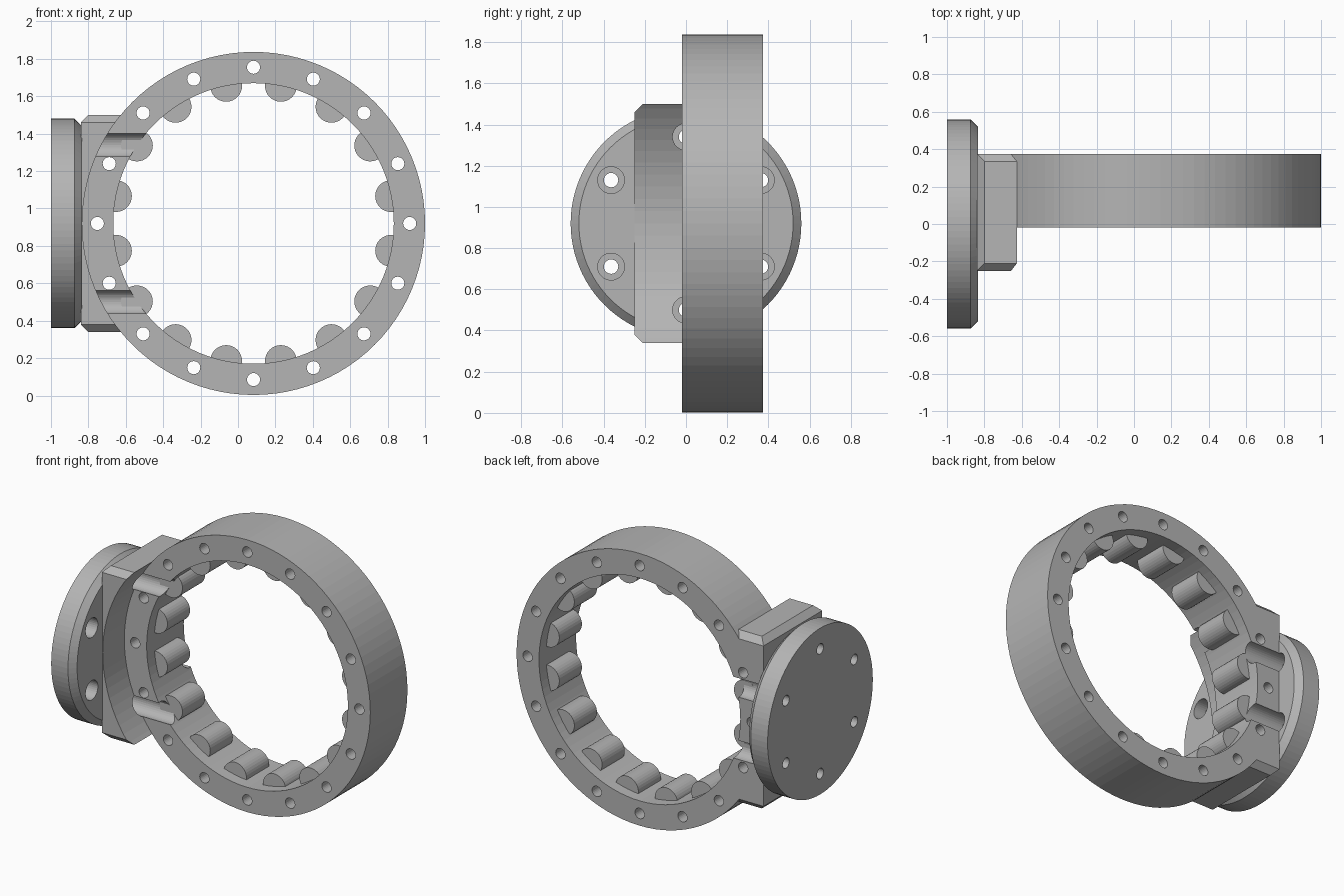
import bpy, bmesh, math
from mathutils import Matrix, Vector

if "Cube" in bpy.data.objects:
    bpy.data.objects.remove(bpy.data.objects["Cube"], do_unlink=True)

grey = bpy.data.materials.new("machined grey")
grey.use_nodes = True
grey.diffuse_color = (0.46, 0.46, 0.46, 1)
grey.node_tree.nodes["Principled BSDF"].inputs["Base Color"].default_value = (0.46, 0.46, 0.46, 1)

CX, CZ = 0.083, 0.92            # ring centre
Y0, Y1 = -0.02, 0.375           # ring front and back
OUTER, INNER, BOLT = 0.917, 0.75, 0.835
COUNT = 16
TURN = {"X": Matrix.Rotation(math.pi / 2, 4, "Y"),
        "Y": Matrix.Rotation(-math.pi / 2, 4, "X")}


def finish(name, bm):
    bmesh.ops.recalc_face_normals(bm, faces=bm.faces)
    mesh = bpy.data.meshes.new(name)
    bm.to_mesh(mesh)
    bm.free()
    mesh.materials.append(grey)
    obj = bpy.data.objects.new(name, mesh)
    bpy.context.collection.objects.link(obj)
    return obj


def cylinder(name, axis, start, end, radius, segments=32):
    """Cylinder between two values along an axis; start is its base centre."""
    bm = bmesh.new()
    start = Vector(start)
    direction = Vector((1, 0, 0)) if axis == "X" else Vector((0, 1, 0))
    length = end - start.dot(direction)
    place = Matrix.Translation(start + direction * length / 2) @ TURN[axis]
    bmesh.ops.create_cone(bm, cap_ends=True, segments=segments, radius1=radius,
                          radius2=radius, depth=length, matrix=place)
    return finish(name, bm)


def cut(target, cutter, keep=False):
    mod = target.modifiers.new("cut", "BOOLEAN")
    mod.operation, mod.solver, mod.object = "DIFFERENCE", "EXACT", cutter
    bpy.context.view_layer.update()
    graph = bpy.context.evaluated_depsgraph_get()
    mesh = bpy.data.meshes.new_from_object(target.evaluated_get(graph))
    target.modifiers.clear()
    target.data = mesh
    if not keep:
        bpy.data.objects.remove(cutter, do_unlink=True)


def on_ring(radius, angle, y):
    return (CX + radius * math.cos(angle), y, CZ + radius * math.sin(angle))


# Bearing ring with its bore and bolt holes
ring = cylinder("bearing_ring", "Y", (CX, Y0, CZ), Y1, OUTER, 96)
cut(ring, cylinder("bore_cutter", "Y", (CX, Y0 - 0.1, CZ), Y1 + 0.1, INNER, 96))
step = math.tau / COUNT
for i in range(COUNT):
    cut(ring, cylinder("hole_cutter", "Y", on_ring(BOLT, i * step, Y0 - 0.1), Y1 + 0.1, 0.035, 24))

# Rollers half sunk in the bore
for i in range(COUNT):
    cylinder(f"roller_{i + 1}", "Y", on_ring(INNER, (i + 0.5) * step, 0.06), 0.3, 0.085)

# Mounting flange with a chamfered inner rim
flange = cylinder("mounting_flange", "X", (-1, 0, CZ), -0.835, 0.56, 96)
bm = bmesh.new()
bm.from_mesh(flange.data)
rim = [e for e in bm.edges if all(v.co.x > -0.9 for v in e.verts)]
bmesh.ops.bevel(bm, geom=rim, offset=0.04, segments=1, affect="EDGES")
bm.to_mesh(flange.data)
bm.free()

# Saddle block with chamfered ends, hollowed to fit the ring
bm = bmesh.new()
bmesh.ops.create_cube(bm, size=1)
low, high = Vector((-0.84, -0.25, 0.34)), Vector((-0.5, Y1, 1.5))
for v in bm.verts:
    v.co = (low + high) / 2 + v.co * (high - low)
ends = [e for e in bm.edges if abs(e.verts[0].co.z - e.verts[1].co.z) < 0.01]
bmesh.ops.bevel(bm, geom=ends, offset=0.04, segments=1, affect="EDGES")
saddle = finish("saddle_block", bm)
cut(saddle, cylinder("saddle_cutter", "Y", (CX, -0.5, CZ), 0.6, OUTER - 0.001, 96))

# Flange bolts: through holes and counterbores that also groove saddle and ring
for i in range(6):
    angle = math.radians(30 + 60 * i)
    y, z = 0.42 * math.cos(angle), CZ + 0.42 * math.sin(angle)
    cut(flange, cylinder("bolt_cutter", "X", (-1.1, y, z), -0.7, 0.035, 24))
    bore = cylinder("counterbore_cutter", "X", (-0.92, y, z), -0.4, 0.065)
    cut(flange, bore, keep=True)
    if y > -0.2:
        cut(saddle, bore, keep=True)
        cut(ring, bore, keep=True)
    bpy.data.objects.remove(bore, do_unlink=True)
